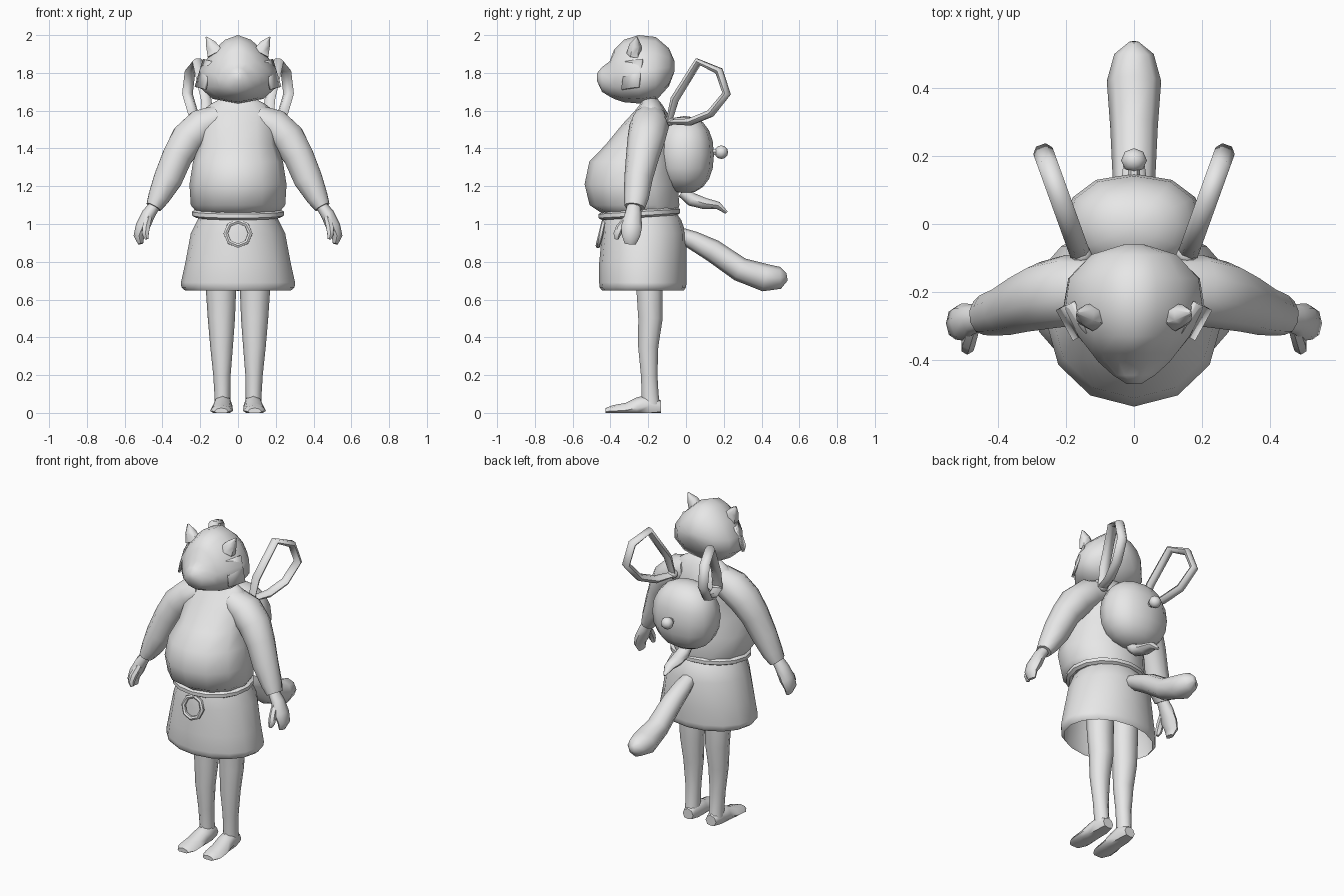
import bpy, bmesh
from math import sin, cos, pi, radians, copysign
from mathutils import Vector

old = bpy.data.objects.get("Cube")
if old:
    bpy.data.objects.remove(old)

grey = bpy.data.materials.new("plain grey")
grey.use_nodes = True
grey.diffuse_color = (0.8, 0.8, 0.8, 1)
grey.node_tree.nodes["Principled BSDF"].inputs["Base Color"].default_value = (0.8, 0.8, 0.8, 1)


def finish(name, bm, mirror=False, angle=55):
    """Turn a bmesh into a smooth shaded object, optionally mirrored in x."""
    bmesh.ops.recalc_face_normals(bm, faces=bm.faces)
    mesh = bpy.data.meshes.new(name)
    bm.to_mesh(mesh)
    bm.free()
    mesh.materials.append(grey)
    mesh.shade_smooth()
    mesh.set_sharp_from_angle(angle=radians(angle))
    ob = bpy.data.objects.new(name, mesh)
    bpy.context.scene.collection.objects.link(ob)
    if mirror:
        ob.modifiers.new("Mirror", "MIRROR").use_mirror_merge = False
    return ob


def loft(name, stations, side, along=None, sides=12, closed=False,
         caps=True, mirror=False, shape=None):
    """Skin elliptical rings; a station is x, y, z, radius along side, other radius."""
    bm = bmesh.new()
    pts = [Vector(s[:3]) for s in stations]
    n = len(pts)
    rings = []
    for i, s in enumerate(stations):
        if along:
            t = Vector(along)
        elif closed:
            t = (pts[(i + 1) % n] - pts[i - 1]).normalized()
        else:
            t = (pts[min(i + 1, n - 1)] - pts[max(i - 1, 0)]).normalized()
        a = Vector(side)
        a = (a - t * a.dot(t)).normalized()
        b = t.cross(a)
        ring = []
        for k in range(sides):
            w = 2 * pi * k / sides
            co = pts[i] + a * (s[3] * cos(w)) + b * (s[-1] * sin(w))
            ring.append(bm.verts.new(shape(co) if shape else co))
        rings.append(ring)
    for i in range(n if closed else n - 1):
        r, q = rings[i], rings[(i + 1) % n]
        for k in range(sides):
            m = (k + 1) % sides
            bm.faces.new((r[k], r[m], q[m], q[k]))
    if caps and not closed:
        bm.faces.new(rings[0])
        bm.faces.new(rings[-1])
    return finish(name, bm, mirror)


def ball(name, centre, radii, segs=8, rows=6, power=1, mirror=False):
    """Ellipsoid; a power under one makes it boxier."""
    bm = bmesh.new()
    bmesh.ops.create_uvsphere(bm, u_segments=segs, v_segments=rows, radius=1)
    for v in bm.verts:
        v.co = Vector([c + r * copysign(abs(p) ** power, p)
                       for c, r, p in zip(centre, radii, v.co)])
    return finish(name, bm, mirror)


X, Y, Z = (1, 0, 0), (0, 1, 0), (0, 0, 1)


def band(z, hx, front, back):
    """Horizontal ring from its half width and its front and back."""
    return (0, (front + back) / 2, z, hx, (back - front) / 2)


# Body and skirt
loft("torso", [band(1.04, .2, -.42, -.05), band(1.1, .25, -.51, -.035),
               band(1.21, .257, -.537, -.045), band(1.33, .238, -.512, -.055),
               band(1.42, .205, -.425, -.06), band(1.53, .2, -.335, -.075),
               band(1.6, .19, -.27, -.105), band(1.638, .14, -.24, -.13),
               band(1.68, .06, -.23, -.165)], X, Z)
loft("skirt", [band(1.05, .2, -.43, -.045), band(1.02, .215, -.44, -.025),
               band(.95, .25, -.445, 0), band(.79, .28, -.46, .003),
               band(.69, .302, -.46, .003), band(.665, .3, -.457, 0),
               band(.648, .28, -.445, -.012)], X, Z, sides=16, caps=False)
ring = [2 * pi * i / 16 for i in range(16)]
loft("belt", [(.225 * cos(w), -.247 + .198 * sin(w), 1.055 + .013 * sin(w), .021)
              for w in ring], Z, sides=6, closed=True)
loft("belt_ring", [(.065 * cos(w), -.45 + .016 * sin(w), .95 + .065 * sin(w), .013)
                   for w in ring[::2]], Y, sides=6, closed=True)


# Head, tapering to the snout and broader at the cheeks than at the crown
def cheeks(co):
    return Vector((co.x * (1 - 2.1 * (co.z - 1.82)), co.y, co.z))


def slab(y, hw, low, high):
    return (0, y, (low + high) / 2, hw, (high - low) / 2)


loft("head", [slab(-.47, .02, 1.755, 1.8), slab(-.445, .055, 1.7, 1.83),
              slab(-.405, .095, 1.675, 1.86), slab(-.38, .118, 1.662, 1.925),
              slab(-.33, .16, 1.645, 1.975), slab(-.25, .202, 1.638, 2),
              slab(-.16, .19, 1.652, 1.99), slab(-.09, .128, 1.73, 1.93),
              slab(-.06, .03, 1.81, 1.86)], X, Y, shape=cheeks)
loft("ear", [(.12, -.275, 1.9, .04, .05), (.143, -.268, 1.95, .032, .032),
             (.168, -.26, 1.99, .004, .004)], Y, sides=6, mirror=True)

# Flat flap on each cheek
bm = bmesh.new()
bm.faces.new([bm.verts.new(p) for p in ((.134, -.318, 1.86), (.18, -.23, 1.872),
                                        (.224, -.25, 1.725), (.174, -.34, 1.712))])
flap = finish("cheek_flap", bm, mirror=True, angle=30)
thick = flap.modifiers.new("Solidify", "SOLIDIFY")
thick.thickness, thick.offset = .014, 0

# Arms and hands
loft("arm", [(.1, -.19, 1.56, .09, .075), (.19, -.195, 1.52, .105, .095),
             (.265, -.21, 1.45, .1, .095), (.32, -.23, 1.36, .088, .084),
             (.37, -.252, 1.24, .075, .08), (.42, -.263, 1.14, .066, .06),
             (.447, -.272, 1.09, .055, .043)], Y, sides=10, mirror=True)
loft("hand", [(.44, -.275, 1.1, .036, .03), (.475, -.28, 1.05, .045, .036),
              (.505, -.288, .985, .055, .038), (.525, -.292, .935, .048, .028),
              (.515, -.295, .895, .03, .014)], Y, sides=8, mirror=True)
loft("thumb", [(.475, -.31, 1.03, .02), (.487, -.35, .98, .022),
               (.49, -.365, .945, .02), (.483, -.367, .92, .01)],
     Y, sides=6, mirror=True)

# Legs
loft("leg", [(.09, -.195, .82, .08, .08), (.09, -.193, .65, .08, .073),
             (.088, -.188, .5, .072, .068), (.087, -.2, .35, .06, .056),
             (.085, -.195, .2, .046, .046), (.083, -.19, .1, .042, .047),
             (.083, -.185, .04, .043, .05)], X, Z, sides=10, mirror=True)


# Feet with flat soles
def sole(co):
    return Vector((co.x, co.y, max(co.z, 0)))


loft("foot", [(.08, -.133, .03, .036, .035), (.08, -.19, .04, .05, .06),
              (.082, -.26, .025, .054, .057), (.086, -.32, .014, .06, .039),
              (.088, -.385, .01, .06, .031), (.088, -.425, .008, .036, .018)],
     X, Y, sides=8, mirror=True, shape=sole)

# Tail
loft("tail", [(0, -.04, .95, .045, .035), (0, .04, .912, .056, .05),
              (0, .14, .86, .063, .06), (0, .285, .76, .07, .064),
              (0, .42, .715, .08, .073), (0, .5, .715, .058, .058),
              (0, .535, .72, .015, .02)], X, sides=8)

# Round bag with a bead and a small hanging tip
ball("bag", (0, -.005, 1.367), (.205, .153, .205), 12, 10, power=.88)
ball("bag_bead", (0, .187, 1.38), (.038, .036, .036))
loft("bead_stem", [(0, .12, 1.38, .018), (0, .18, 1.38, .018)], X, sides=6)
loft("bag_tip", [(0, -.02, 1.17, .035, .03), (0, .03, 1.13, .042, .036),
                 (0, .1, 1.108, .042, .03), (0, .17, 1.098, .032, .02),
                 (0, .215, 1.06, .008, .008)], X, sides=8)

# Strap bows behind the shoulders
loop = ((-.09, 1.54), (-.06, 1.66), (.065, 1.86), (.175, 1.81),
        (.215, 1.69), (.13, 1.585), (.02, 1.54))
loft("strap_bow", [(.158 + .36 * (y + .09), y, z, .03, .022) for y, z in loop],
     (1, -.36, 0), sides=6, closed=True, mirror=True)
ball("strap_knot", (.155, -.09, 1.545), (.032, .03, .026), mirror=True)
